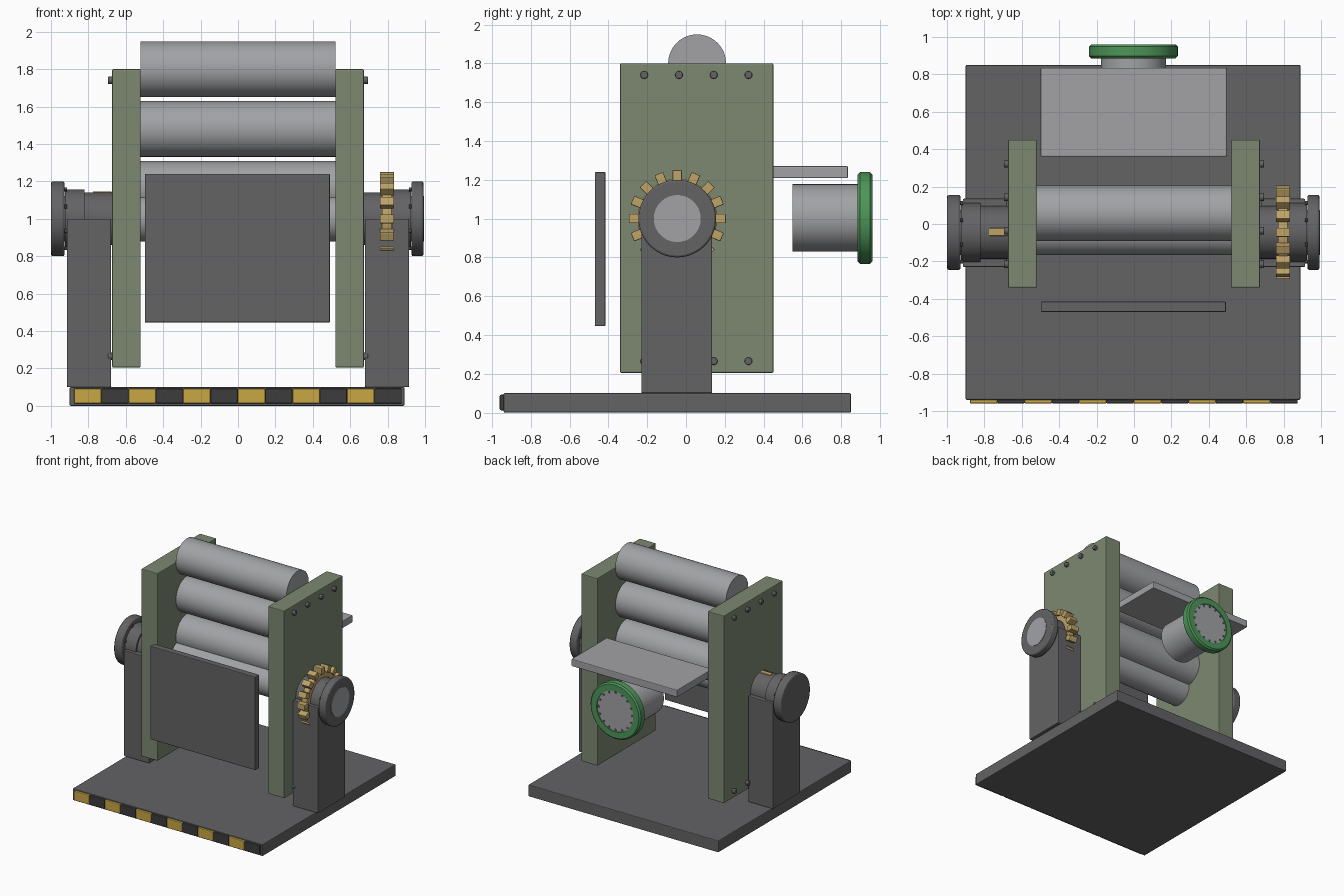
import bpy
import math
from mathutils import Vector, Matrix

cube = bpy.data.objects.get("Cube")
if cube:
    bpy.data.objects.remove(cube, do_unlink=True)


def material(name, rgb):
    m = bpy.data.materials.new(name)
    m.use_nodes = True
    color = (*rgb, 1)
    m.diffuse_color = color
    bsdf = next(n for n in m.node_tree.nodes if n.type == 'BSDF_PRINCIPLED')
    bsdf.inputs["Base Color"].default_value = color
    return m


DARK = material("dark steel", (0.125, 0.125, 0.13))
LIGHT = material("bright steel", (0.36, 0.365, 0.38))
OLIVE = material("olive paint", (0.205, 0.25, 0.165))
BRASS = material("brass", (0.52, 0.37, 0.14))
YELLOW = material("warning yellow", (0.58, 0.39, 0.06))
BLACK = material("warning black", (0.045, 0.045, 0.048))
GREEN = material("green paint", (0.075, 0.3, 0.1))

TO_X = Matrix.Rotation(math.pi / 2, 4, 'Y')
TO_Y = Matrix.Rotation(-math.pi / 2, 4, 'X')


def finish(obj, name, mat, bevel):
    obj.name = name
    obj.data.materials.append(mat)
    if bevel:
        mod = obj.modifiers.new("soft edges", 'BEVEL')
        mod.width = bevel
        mod.segments = 2
        mod.limit_method = 'ANGLE'
        mod.angle_limit = math.radians(40)
    return obj


def box(name, mat, x, y, z, bevel=0.006):
    """Box from (min, max) pairs on each axis."""
    bpy.ops.mesh.primitive_cube_add(size=1)
    obj = bpy.context.object
    scale = Vector((x[1] - x[0], y[1] - y[0], z[1] - z[0]))
    mid = Vector((x[0] + x[1], y[0] + y[1], z[0] + z[1])) / 2
    obj.data.transform(Matrix.Translation(mid) @ Matrix.Diagonal((*scale, 1)))
    return finish(obj, name, mat, bevel)


def rod(name, mat, axis, span, center, radius, bevel=0.0, sides=64):
    """Cylinder along x or y; center holds the other two coordinates."""
    a, b = min(span), max(span)
    bpy.ops.mesh.primitive_cylinder_add(vertices=sides, radius=radius, depth=b - a)
    obj = bpy.context.object
    mid = (a + b) / 2
    if axis == 'X':
        move, turn = (mid, *center), TO_X
    else:
        move, turn = (center[0], mid, center[1]), TO_Y
    obj.data.transform(Matrix.Translation(move) @ turn)
    finish(obj, name, mat, bevel)
    bpy.ops.object.shade_smooth_by_angle(angle=math.radians(35))
    return obj


# Base slab with warning strip along the front edge
box("base_plate", DARK, (-0.9, 0.89), (-0.94, 0.85), (0, 0.1))
STEP = 0.146
for i in range(12):
    x0 = -0.877 + i * STEP
    box(f"warning_block_{i}", BLACK if i % 2 else YELLOW,
        (x0, x0 + STEP), (-0.96, -0.936), (0.012, 0.092))

# Roller stack and the main shaft
for i, z in enumerate((1.16, 1.48, 1.8)):
    rod(f"roller_{i}", LIGHT, 'X', (-0.522, 0.522), (0.057, z), 0.149)
AXLE = (-0.045, 1.0)
rod("main_shaft", LIGHT, 'X', (-0.93, 0.995), AXLE, 0.121)

# Side frames, bearing posts, hubs and bolts on both sides
for side, s in (("left", 1), ("right", -1)):
    box(f"{side}_frame", OLIVE, sorted((s * 0.52, s * 0.673)), (-0.34, 0.45), (0.205, 1.8))
    box(f"{side}_post", DARK, sorted((s * 0.678, s * 0.915)), (-0.23, 0.135), (0.1, 1.0))
    rod(f"{side}_bearing", DARK, 'X', (s * 0.67, s * 0.82), AXLE, 0.141)
    rod(f"{side}_collar", DARK, 'X', (s * 0.82, s * 0.925), AXLE, 0.157)
    rod(f"{side}_flange", DARK, 'X', (s * 0.927, s * (0.992 if s > 0 else 1.0)), AXLE, 0.2, 0.01)
    for j in range(8):
        t = math.tau * (j + 0.5) / 8
        spot = (AXLE[0] + 0.17 * math.cos(t), AXLE[1] + 0.17 * math.sin(t))
        rod(f"{side}_flange_bolt_{j}", DARK, 'X', (s * 0.913, s * 0.93), spot, 0.01, sides=8)
    for row, z in (("lower", 0.265), ("upper", 1.74)):
        for j in range(4):
            y = -0.215 + j * 0.179
            rod(f"{side}_{row}_bolt_{j}", DARK, 'X', (s * 0.67, s * 0.696), (y, z), 0.02, 0.005, 12)

# Key on the plain end of the shaft
box("shaft_key", BRASS, (-0.775, -0.675), (-0.063, -0.022), (1.1, 1.146), 0.003)

# Drive gear
rod("gear_disc", BRASS, 'X', (0.77, 0.823), AXLE, 0.205, 0.006)
TEETH = 16
for i in range(TEETH):
    tooth = box(f"gear_tooth_{i}", BRASS, (0.758, 0.835), (-0.024, 0.024), (0.195, 0.25), 0.005)
    tooth.data.transform(Matrix.Translation((0, *AXLE)) @ Matrix.Rotation(math.tau * i / TEETH, 4, 'X'))

# Front guard and rear tray
box("front_guard", DARK, (-0.498, 0.492), (-0.47, -0.415), (0.445, 1.24))
box("rear_tray", LIGHT, (-0.5, 0.495), (0.36, 0.835), (1.208, 1.27))

# Rear motor with a green end ring
MOTOR = (-0.003, 1.003)
rod("motor_body", LIGHT, 'Y', (0.55, 0.952), MOTOR, 0.174)
ring_profile = [(0.172, 0.885), (0.225, 0.885), (0.237, 0.897), (0.237, 0.948), (0.225, 0.96), (0.172, 0.96)]
SEGMENTS = 64
verts, faces, n = [], [], len(ring_profile)
for i in range(SEGMENTS):
    t = math.tau * i / SEGMENTS
    verts += [(MOTOR[0] + r * math.cos(t), y, MOTOR[1] + r * math.sin(t)) for r, y in ring_profile]
    k = (i + 1) % SEGMENTS
    faces += [(i * n + j, i * n + (j + 1) % n, k * n + (j + 1) % n, k * n + j) for j in range(n)]
mesh = bpy.data.meshes.new("motor_ring")
mesh.from_pydata(verts, [], faces)
ring = bpy.data.objects.new("motor_ring", mesh)
bpy.context.collection.objects.link(ring)
finish(ring, "motor_ring", GREEN, 0)
bpy.ops.object.select_all(action='DESELECT')
ring.select_set(True)
bpy.context.view_layer.objects.active = ring
bpy.ops.object.mode_set(mode='EDIT')
bpy.ops.mesh.select_all(action='SELECT')
bpy.ops.mesh.normals_make_consistent(inside=False)
bpy.ops.object.mode_set(mode='OBJECT')
bpy.ops.object.shade_smooth_by_angle(angle=math.radians(35))
for i in range(16):
    t = math.tau * i / 16
    spot = (MOTOR[0] + 0.158 * math.cos(t), MOTOR[1] + 0.158 * math.sin(t))
    rod(f"motor_bolt_{i}", DARK, 'Y', (0.945, 0.957), spot, 0.009, sides=8)
